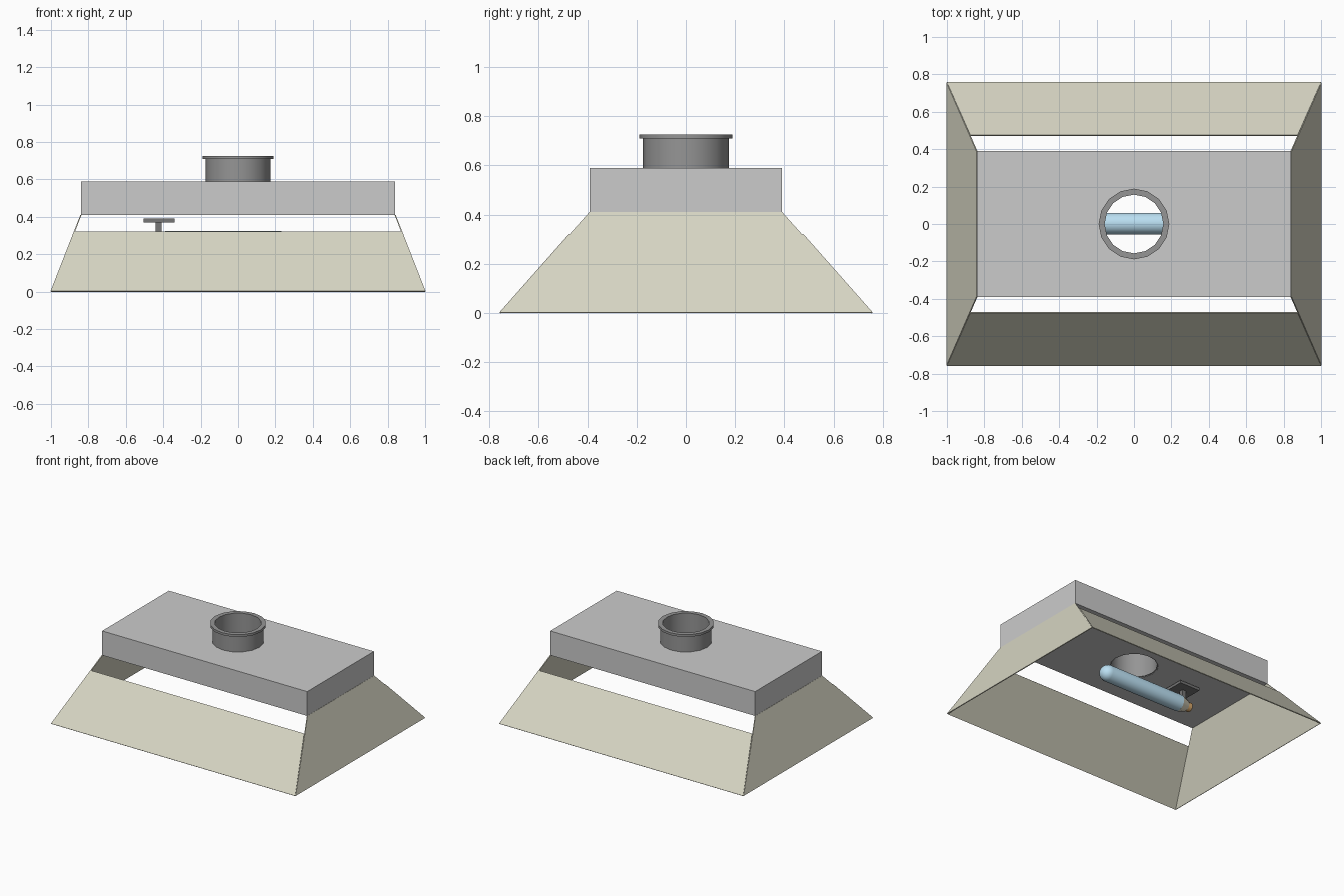
import bpy, bmesh, math
from mathutils import Matrix

if "Cube" in bpy.data.objects:
    bpy.data.objects.remove(bpy.data.objects["Cube"])


def material(name, color):
    m = bpy.data.materials.new(name)
    m.diffuse_color = (*color, 1)
    m.use_nodes = True
    m.node_tree.nodes["Principled BSDF"].inputs["Base Color"].default_value = m.diffuse_color
    return m


BEIGE = material("reflector_beige", (0.68, 0.67, 0.55))
GLASS = material("glass_blue", (0.50, 0.75, 0.90))
CERAMIC = material("ceramic", (0.75, 0.70, 0.55))
COPPER = material("copper", (0.70, 0.40, 0.15))
DARK = material("dark_metal", (0.18, 0.18, 0.18))
STEEL = material("duct_grey", (0.30, 0.30, 0.30))


def finish(bm, name, mat=None, smooth=None):
    bmesh.ops.recalc_face_normals(bm, faces=bm.faces)
    me = bpy.data.meshes.new(name)
    bm.to_mesh(me)
    bm.free()
    ob = bpy.data.objects.new(name, me)
    bpy.context.collection.objects.link(ob)
    if mat:
        me.materials.append(mat)
    if smooth:
        bpy.ops.object.select_all(action='DESELECT')
        bpy.context.view_layer.objects.active = ob
        ob.select_set(True)
        bpy.ops.object.shade_smooth_by_angle(angle=math.radians(smooth))
    return ob


def box(name, x, y, z, mat=None):
    bm = bmesh.new()
    bmesh.ops.create_cube(bm, size=1)
    for v in bm.verts:
        for i, (lo, hi) in enumerate((x, y, z)):
            v.co[i] = hi if v.co[i] > 0 else lo
    return finish(bm, name, mat)


def lathe(name, profile, steps, mat=None, closed=False, transform=None, smooth=35):
    # profile of (radius, height) turned about z
    bm = bmesh.new()
    vs = [bm.verts.new((r, 0, h)) for r, h in profile]
    n = len(vs)
    edges = [bm.edges.new((vs[i], vs[(i + 1) % n])) for i in range(n if closed else n - 1)]
    bmesh.ops.spin(bm, geom=vs + edges, cent=(0, 0, 0), axis=(0, 0, 1),
                   angle=2 * math.pi, steps=steps, use_duplicate=False)
    bmesh.ops.remove_doubles(bm, verts=bm.verts, dist=1e-4)
    if transform:
        bm.transform(transform)
    return finish(bm, name, mat, smooth)


def panel(name, corners):
    bm = bmesh.new()
    bm.faces.new([bm.verts.new(c) for c in corners])
    ob = finish(bm, name, BEIGE)
    mod = ob.modifiers.new("thickness", 'SOLIDIFY')
    mod.thickness = 0.006
    mod.offset = 0
    return ob


# housing with a round hole for the duct
housing = box("housing", (-0.84, 0.84), (-0.39, 0.39), (0.41, 0.59))
cutter = lathe("hole_cutter", [(0, 0.3), (0.166, 0.3), (0.166, 0.7), (0, 0.7)], 16)
mod = housing.modifiers.new("hole", 'BOOLEAN')
mod.operation = 'DIFFERENCE'
mod.solver = 'EXACT'
mod.object = cutter
bpy.ops.object.select_all(action='DESELECT')
bpy.context.view_layer.objects.active = housing
housing.select_set(True)
bpy.ops.object.modifier_apply(modifier=mod.name)
bpy.data.objects.remove(cutter)

# sloping reflector panels; front and back stop short and leave vents
for s, side in ((-1, "front"), (1, "back")):
    panel(side + "_reflector", [(-1, s * 0.757, 0), (1, s * 0.757, 0),
                                (0.875, s * 0.474, 0.32), (-0.875, s * 0.474, 0.32)])
for s, side in ((-1, "left"), (1, "right")):
    panel(side + "_reflector", [(s, -0.757, 0), (s, 0.757, 0),
                                (s * 0.84, 0.39, 0.41), (s * 0.84, -0.39, 0.41)])

# duct collar with rolled lip
lathe("duct_collar", [(0.157, 0.412), (0.174, 0.412), (0.174, 0.708), (0.189, 0.708),
                      (0.189, 0.725), (0.157, 0.725)], 16, STEEL, closed=True)

# lamp lying along x
along_x = Matrix.Translation((0, 0.002, 0.265)) @ Matrix.Rotation(math.pi / 2, 4, 'Y')
R = 0.058
dome = [(R * math.cos(a), 0.23 + R * math.sin(a))
        for a in (math.pi / 2 * i / 6 for i in range(7))]
lathe("lamp_tube", [(0, -0.39), (R, -0.39)] + dome, 24, GLASS, transform=along_x)
lathe("lamp_base", [(0, -0.39), (R, -0.39), (0.04, -0.45), (0, -0.45)],
      16, CERAMIC, transform=along_x)
lathe("lamp_contact", [(0, -0.45), (0.033, -0.45), (0.033, -0.485), (0.02, -0.495), (0, -0.495)],
      16, COPPER, transform=along_x)

# lamp holder
box("holder_plate", (-0.505, -0.34), (-0.08, 0.08), (0.37, 0.39), DARK)
box("holder_stem", (-0.44, -0.41), (-0.016, 0.016), (0.27, 0.372), DARK)
